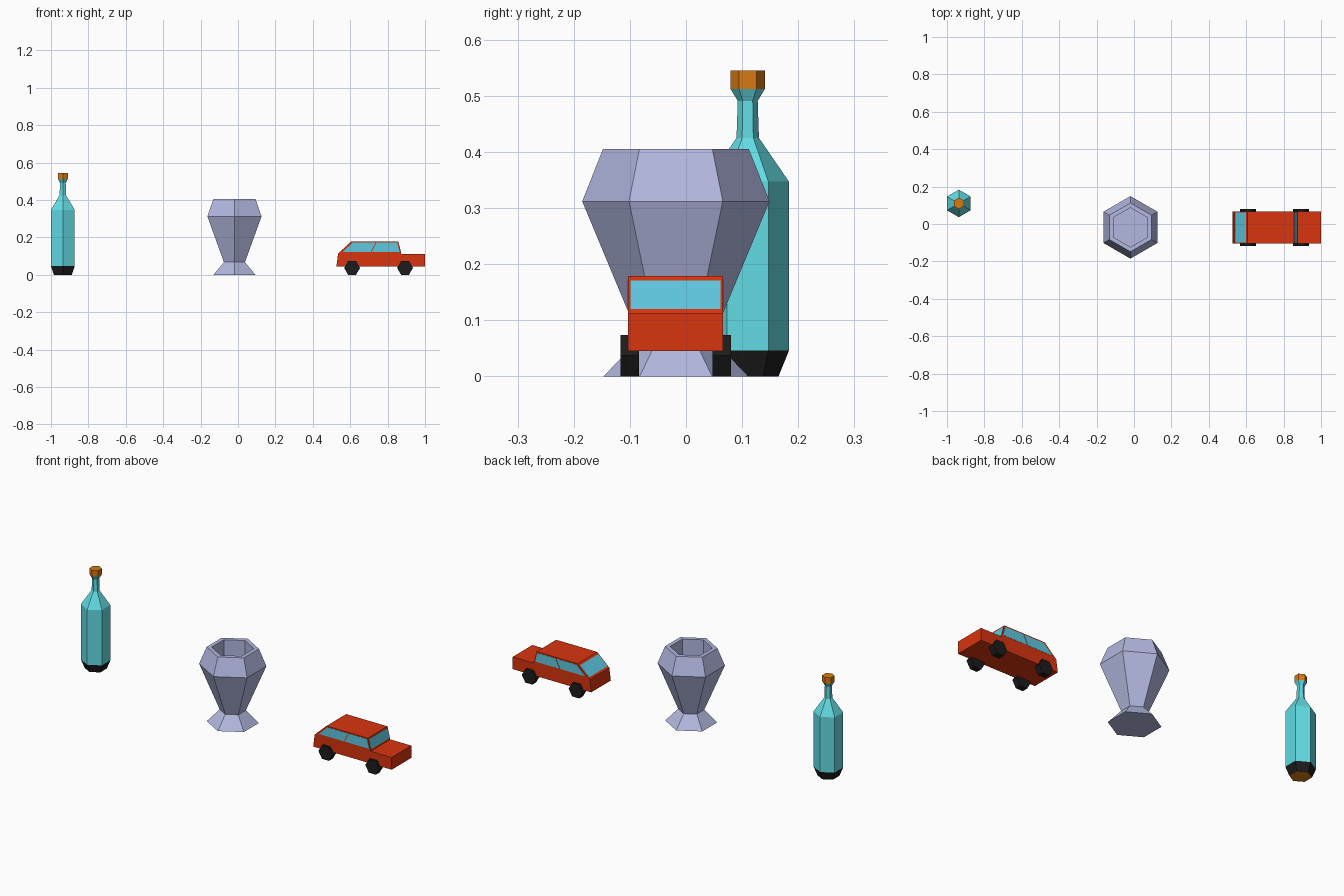
import bpy, bmesh
from math import cos, sin, pi
from mathutils import Vector

if "Cube" in bpy.data.objects:
    bpy.data.objects.remove(bpy.data.objects["Cube"])


def material(name, hex_colour):
    def lin(c):
        return c / 12.92 if c <= 0.04045 else ((c + 0.055) / 1.055) ** 2.4
    mat = bpy.data.materials.new(name)
    rgb = [lin(int(hex_colour[i:i + 2], 16) / 255) for i in (0, 2, 4)]
    mat.diffuse_color = (*rgb, 1)
    mat.use_nodes = True
    mat.node_tree.nodes["Principled BSDF"].inputs["Base Color"].default_value = mat.diffuse_color
    return mat


TEAL = material("teal_glass", "62DCE4")
BLACK = material("black", "1C1C1C")
CORK = material("cork_orange", "D87A10")
LAVENDER = material("lavender", "B2B8E0")
RED = material("red_paint", "D8340E")
WINDOW = material("window_blue", "5FC8E0")


def finish(bm, name, mats):
    mesh = bpy.data.meshes.new(name)
    bm.normal_update()
    bm.to_mesh(mesh)
    bm.free()
    for m in mats:
        mesh.materials.append(m)
    obj = bpy.data.objects.new(name, mesh)
    bpy.context.collection.objects.link(obj)
    return obj


def hex_lathe(name, centre, profile, mats, start_cap=None, end_cap=None):
    """Six-sided turned shape; the profile is (radius, z) running up the outside."""
    bm = bmesh.new()
    angles = [pi / 6 + k * pi / 3 for k in range(6)]
    rings = [[bm.verts.new((centre[0] + r * cos(a), centre[1] + r * sin(a), z))
              for a in angles] for r, z in profile]
    for low, high in zip(rings, rings[1:]):
        for i in range(6):
            j = (i + 1) % 6
            bm.faces.new((low[i], low[j], high[j], high[i]))
    if start_cap is not None:
        bm.faces.new(rings[0][::-1]).material_index = start_cap
    if end_cap is not None:
        bm.faces.new(rings[-1]).material_index = end_cap
    return finish(bm, name, mats)


def prism(name, outline, y0, y1, mat):
    """Side outline in (x, z), extruded from y0 to y1."""
    bm = bmesh.new()
    face = bm.faces.new([bm.verts.new((x, y0, z)) for x, z in outline])
    new = bmesh.ops.extrude_face_region(bm, geom=[face])["geom"]
    verts = [v for v in new if isinstance(v, bmesh.types.BMVert)]
    bmesh.ops.translate(bm, verts=verts, vec=(0, y1 - y0, 0))
    bmesh.ops.recalc_face_normals(bm, faces=bm.faces)
    return finish(bm, name, [mat])


# Bottle: dark base with cork-coloured underside, glass, stopper
B = (-0.9365, 0.11)
hex_lathe("bottle_base", B, [(0.055, 0), (0.0735, 0.046)], [BLACK, CORK], start_cap=1)
hex_lathe("bottle_glass", B, [(0.0735, 0.046), (0.0735, 0.347), (0.020, 0.425),
                              (0.0178, 0.491), (0.0305, 0.512)], [TEAL])
hex_lathe("bottle_stopper", B, [(0.0305, 0.512), (0.0305, 0.545)], [CORK], end_cap=0)

# Vase: outer wall, flat rim, inner well and floor in one profile
hex_lathe("vase", (-0.019, -0.018),
          [(0.129, 0), (0.065, 0.067), (0.167, 0.312), (0.130, 0.405),
           (0.105, 0.405), (0.105, 0.22)], [LAVENDER], start_cap=0, end_cap=0)

# Car body
CY, HALF = -0.0185, 0.0845
REAR_LOW, REAR_TOP = (0.535, 0.112), (0.607, 0.179)
FRONT_LOW, FRONT_TOP = (0.873, 0.112), (0.856, 0.179)
prism("car_body", [(0.526, 0.045), (1.0, 0.045), (1.0, 0.112), FRONT_LOW,
                   FRONT_TOP, REAR_TOP, REAR_LOW], CY - HALF, CY + HALF, RED)

# Wheels: hexagonal, flat side down
for end, x in (("rear", 0.610), ("front", 0.893)):
    ring = [(x + 0.0424 * cos(k * pi / 3), 0.0367 + 0.0424 * sin(k * pi / 3))
            for k in range(6)]
    for side, s in (("right", -1), ("left", 1)):
        prism(f"{end}_{side}_wheel", ring, CY + s * 0.0655, CY + s * 0.0985, BLACK)

# Side windows: thin panes on both sides
panes = {"rear": [(0.561, 0.123), (0.711, 0.123), (0.736, 0.173), (0.614, 0.173)],
         "front": [(0.716, 0.123), (0.864, 0.123), (0.851, 0.173), (0.741, 0.173)]}
for end, outline in panes.items():
    for side, s in (("right", -1), ("left", 1)):
        prism(f"{end}_{side}_window", outline,
              CY + s * (HALF - 0.002), CY + s * (HALF + 0.001), WINDOW)


# Windscreen and rear window: thin panes lying on the slopes
def slope_pane(name, low, top, out):
    low, top = Vector(low), Vector(top)
    a, b = low.lerp(top, 0.12), low.lerp(top, 0.88)
    d = (top - low).normalized()
    n = Vector((d.y, -d.x)) * out
    outline = [a - n * 0.002, b - n * 0.002, b + n * 0.001, a + n * 0.001]
    prism(name, [tuple(p) for p in outline], CY - 0.080, CY + 0.080, WINDOW)


slope_pane("rear_window", REAR_LOW, REAR_TOP, -1)
slope_pane("windscreen", FRONT_LOW, FRONT_TOP, 1)
